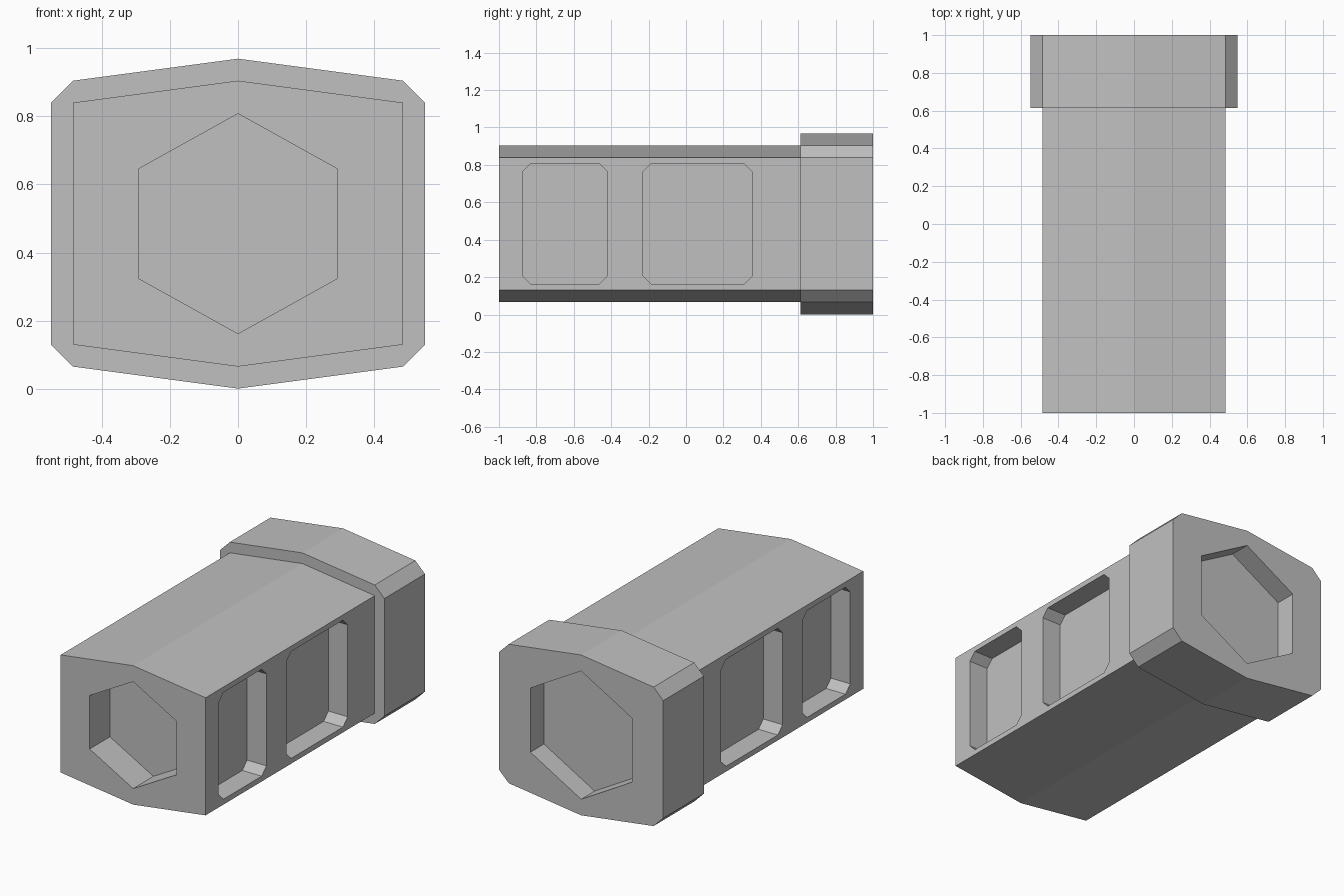
import bpy
import bmesh
from mathutils import Vector

cube = bpy.data.objects.get("Cube")
if cube:
    bpy.data.objects.remove(cube, do_unlink=True)

grey = bpy.data.materials.new("plain_grey")
grey.use_nodes = True
colour = (0.53, 0.53, 0.53, 1)
grey.diffuse_color = colour
grey.node_tree.nodes["Principled BSDF"].inputs["Base Color"].default_value = colour

UNIT = 0.0645            # module that sizes every feature
MID = 7.52 * UNIT        # height of the long axis
CAP_FRONT = 0.613


def prism(name, points, axis, start, end):
    """Extrude a closed outline along axis 'x' (points are y, z) or 'y' (points are x, z)."""
    bm = bmesh.new()
    place = (lambda a, b: (start, a, b)) if axis == "x" else (lambda a, b: (a, start, b))
    face = bm.faces.new([bm.verts.new(place(a, b)) for a, b in points])
    side = bmesh.ops.extrude_face_region(bm, geom=[face])["geom"]
    move = Vector((end - start, 0, 0)) if axis == "x" else Vector((0, end - start, 0))
    bmesh.ops.translate(bm, vec=move, verts=[v for v in side if isinstance(v, bmesh.types.BMVert)])
    bmesh.ops.recalc_face_normals(bm, faces=bm.faces)
    mesh = bpy.data.meshes.new(name)
    bm.to_mesh(mesh)
    bm.free()
    mesh.materials.append(grey)
    obj = bpy.data.objects.new(name, mesh)
    bpy.context.collection.objects.link(obj)
    return obj


def ring(quarter):
    """Mirror half an outline (top to bottom, in units) across the vertical axis."""
    right = [(x * UNIT, MID + z * UNIT) for x, z in quarter]
    return right + [(-x, z) for x, z in reversed(right) if x > 0]


def hexagon(width, shoulder, height):
    return ring([(0, height), (width, shoulder), (width, -shoulder), (0, -height)])


def carve(obj, cutters):
    """Cut the pockets out, then drop the cutters."""
    for cutter in cutters:
        cutter.hide_render = True
        mod = obj.modifiers.new("pocket", "BOOLEAN")
        mod.operation = "DIFFERENCE"
        mod.solver = "EXACT"
        mod.object = cutter
    bpy.context.view_layer.update()
    result = obj.evaluated_get(bpy.context.evaluated_depsgraph_get())
    mesh = bpy.data.meshes.new_from_object(result)
    obj.modifiers.clear()
    obj.data = mesh
    for cutter in cutters:
        bpy.data.objects.remove(cutter, do_unlink=True)


# Main body with a hexagonal socket in front and two pockets per side
body = prism("body", hexagon(7.5, 5.5, 6.5), "y", -1, CAP_FRONT)
cutters = [prism("front_socket_cutter", hexagon(4.5, 2.5, 5), "y", -1.1, -1 + 3 * UNIT)]
wall = 7.5 * UNIT
c = 0.045
low, high = MID - 5 * UNIT, MID + 5 * UNIT
for y0, y1 in ((-0.875, -0.42), (-0.23, 0.355)):
    outline = [(y0 + c, low), (y1 - c, low), (y1, low + c), (y1, high - c),
               (y1 - c, high), (y0 + c, high), (y0, high - c), (y0, low + c)]
    for side in (-1, 1):
        cutters.append(prism("side_pocket_cutter", outline, "x",
                             side * (wall - 2 * UNIT), side * (wall + 0.1)))
carve(body, cutters)

# Wider rear cap with clipped corners and a shallow hexagonal socket
cap = prism("rear_cap", ring([(0, 7.5), (7.5, 6.5), (8.5, 5.5), (8.5, -5.5),
                              (7.5, -6.5), (0, -7.5)]), "y", CAP_FRONT, 1)
carve(cap, [prism("rear_socket_cutter", hexagon(5.25, 3, 6), "y", 1 - 2 * UNIT, 1.1)])
